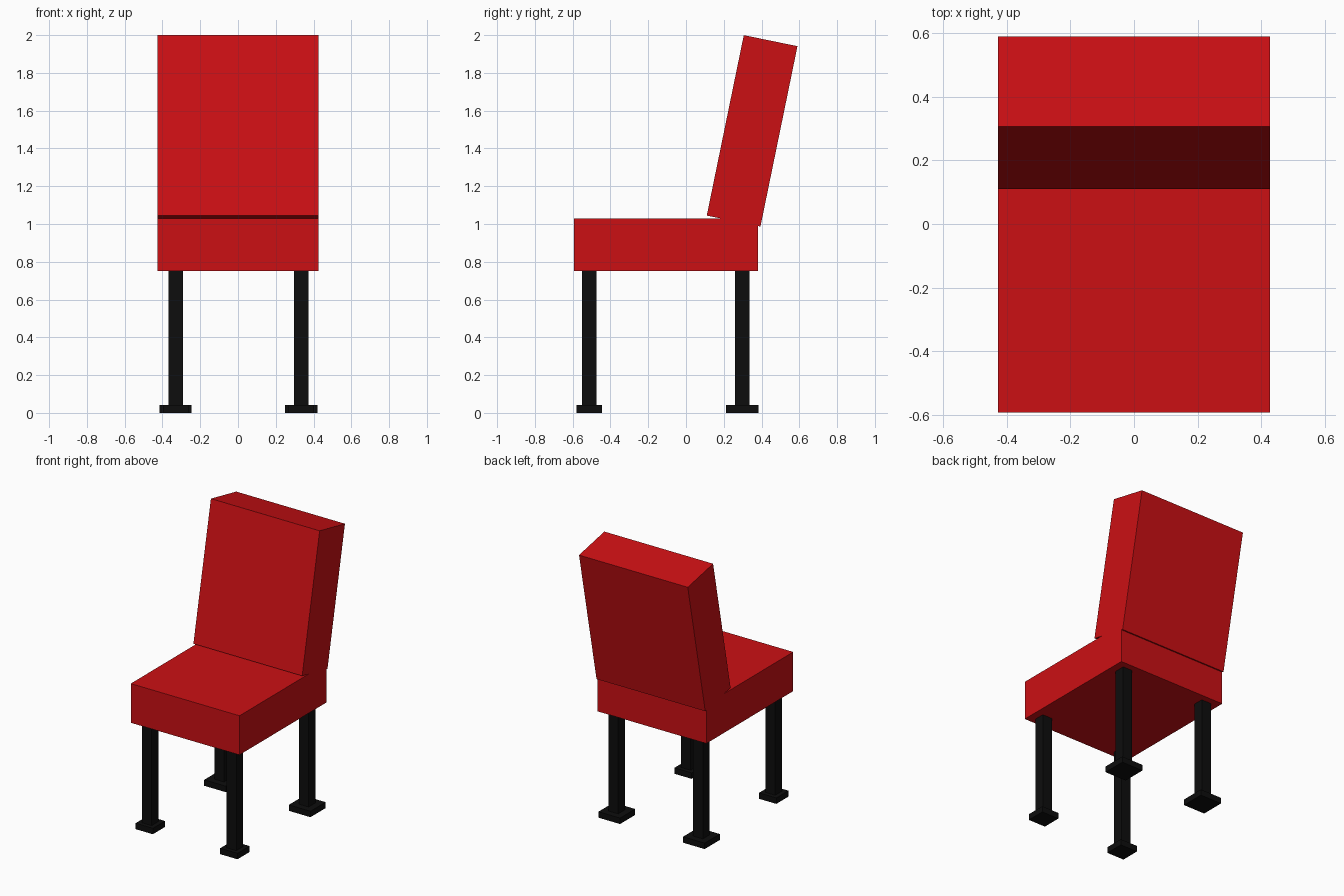
import bpy, math

if "Cube" in bpy.data.objects:
    bpy.data.objects.remove(bpy.data.objects["Cube"])


def material(name, color):
    m = bpy.data.materials.new(name)
    m.diffuse_color = color
    m.use_nodes = True
    m.node_tree.nodes["Principled BSDF"].inputs["Base Color"].default_value = m.diffuse_color
    return m


red = material("red_upholstery", (0.6, 0.005, 0.007, 1))
black = material("black_legs", (0.004, 0.004, 0.004, 1))


def box(name, center, size, mat, tilt=0.0):
    bpy.ops.mesh.primitive_cube_add(size=1, location=center)
    ob = bpy.context.object
    ob.name = name
    ob.scale = size
    ob.rotation_euler.x = tilt
    ob.data.materials.append(mat)
    return ob


# Seat cushion
box("seat", (0, -0.106, 0.891), (0.854, 0.974, 0.278), red)

# Backrest leaning backwards
box("backrest", (0, 0.35, 1.493), (0.854, 0.29, 0.975), red, -math.radians(11.6))

# Legs with square feet; the back feet are larger
LEG, FOOT_H, TOP = 0.076, 0.042, 0.76
for row, y, foot in (("front", -0.513, 0.136), ("back", 0.298, 0.17)):
    for side, x in (("left", -0.33), ("right", 0.335)):
        box(f"{row}_{side}_leg", (x, y, (TOP + 0.01) / 2), (LEG, LEG, TOP - 0.01), black)
        box(f"{row}_{side}_foot", (x, y, FOOT_H / 2), (foot, foot, FOOT_H), black)
